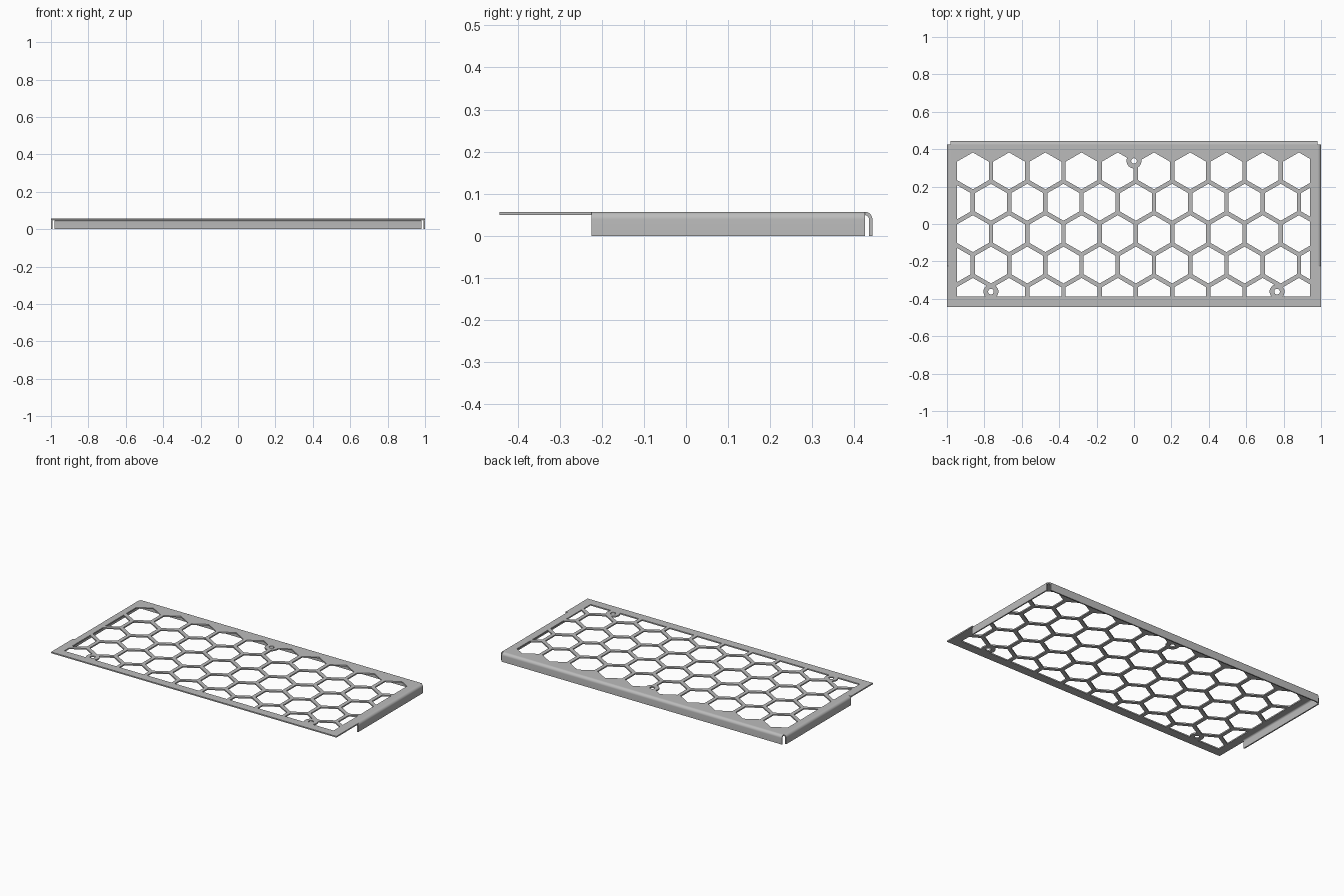
import bpy
import bmesh
import math
from mathutils import Matrix, Vector

if "Cube" in bpy.data.objects:
    bpy.data.objects.remove(bpy.data.objects["Cube"], do_unlink=True)

TOP, THICK, BEND = 0.057, 0.008, 0.018        # sheet height, gauge, outer bend radius
HALF_X, HALF_Y = 1.0, 0.443
FOLD_X, FOLD_Y = HALF_X - BEND, HALF_Y - BEND  # where the bends start
TAB_FRONT = -0.224                             # front end of the side flanges
PITCH, HEX_R = 0.1937, 0.0985
OPEN_MIN, OPEN_MAX = Vector((-0.947, -0.388, 0)), Vector((0.941, 0.386, 0))
BOSSES = [(0, 0.337), (-0.765, -0.362), (0.765, -0.362)]

metal = bpy.data.materials.new("grey metal")
metal.use_nodes = True
metal.diffuse_color = (0.5, 0.5, 0.5, 1)
metal.node_tree.nodes["Principled BSDF"].inputs["Base Color"].default_value = (0.5, 0.5, 0.5, 1)


def add_object(name, bm):
    bmesh.ops.recalc_face_normals(bm, faces=bm.faces)
    mesh = bpy.data.meshes.new(name)
    bm.to_mesh(mesh)
    bm.free()
    mesh.materials.append(metal)
    obj = bpy.data.objects.new(name, mesh)
    bpy.context.collection.objects.link(obj)
    return obj


def extrude_all(bm, offset):
    result = bmesh.ops.extrude_face_region(bm, geom=bm.faces[:])
    verts = [g for g in result["geom"] if isinstance(g, bmesh.types.BMVert)]
    bmesh.ops.translate(bm, verts=verts, vec=offset)


def prism(name, outlines, offset):
    bm = bmesh.new()
    for outline in outlines:
        bm.faces.new([bm.verts.new(p) for p in outline])
    extrude_all(bm, offset)
    return add_object(name, bm)


def ring(x, y, z, radius, sides, start=0.0):
    angles = [start + math.tau * i / sides for i in range(sides)]
    return [(x + radius * math.cos(a), y + radius * math.sin(a), z) for a in angles]


def subtract(target, cutter):
    mod = target.modifiers.new("cut", "BOOLEAN")
    mod.operation, mod.solver, mod.object = "DIFFERENCE", "EXACT", cutter
    bpy.context.view_layer.update()
    graph = bpy.context.evaluated_depsgraph_get()
    mesh = bpy.data.meshes.new_from_object(target.evaluated_get(graph))
    target.modifiers.clear()
    target.data = mesh
    bpy.data.objects.remove(cutter, do_unlink=True)


# Flat sheet, wider in front of the side flanges
side = [(HALF_X, -HALF_Y), (HALF_X, TAB_FRONT), (FOLD_X, TAB_FRONT), (FOLD_X, FOLD_Y)]
outline = side + [(-x, y) for x, y in reversed(side)]
sheet = prism("perforated_sheet", [[(x, y, TOP - THICK) for x, y in outline]], (0, 0, THICK))

# Honeycomb openings, trimmed to the frame
bm = bmesh.new()
for row in range(5):
    for col in range(11):
        x = -0.8615 + PITCH * (col - 0.5 * (row % 2))
        y = 0.284 - row * PITCH * math.sqrt(0.75)
        bm.faces.new([bm.verts.new(p) for p in ring(x, y, 0, HEX_R, 6, math.pi / 6)])
for corner, sign in ((OPEN_MIN, -1), (OPEN_MAX, 1)):
    for axis in (Vector((sign, 0, 0)), Vector((0, sign, 0))):
        bmesh.ops.bisect_plane(bm, geom=bm.verts[:] + bm.edges[:] + bm.faces[:],
                               plane_co=corner, plane_no=axis, clear_outer=True)
extrude_all(bm, (0, 0, 0.2))
honeycomb = add_object("honeycomb_cutter", bm)
honeycomb.hide_render = True

# Keep a round boss at each screw position, then drill it
bosses = prism("boss_keeper", [ring(x, y, -0.1, 0.04, 32) for x, y in BOSSES], (0, 0, 0.5))
subtract(honeycomb, bosses)
subtract(sheet, honeycomb)
drills = prism("drill_cutter", [ring(x, y, -0.1, 0.015, 24) for x, y in BOSSES], (0, 0, 0.5))
subtract(sheet, drills)

# Folded flange: rounded bend and a drop to the ground
steps = [math.pi / 2 * i / 8 for i in range(9)]


def arc(radius):
    return [(radius * math.sin(a), 0, TOP - BEND + radius * math.cos(a)) for a in steps]


inner = BEND - THICK
profile = arc(BEND) + [(BEND, 0, 0), (inner, 0, 0)] + arc(inner)[::-1]


def flange(name, length, matrix):
    obj = prism(name, [profile], (0, length, 0))
    obj.data.transform(matrix)
    return obj


tab = FOLD_Y - TAB_FRONT
turn = Matrix.Rotation(math.pi / 2, 4, "Z")
parts = [
    sheet,
    flange("left_flange", tab, Matrix.Translation((FOLD_X, TAB_FRONT, 0))),
    flange("right_flange", tab,
           Matrix.Translation((-FOLD_X, FOLD_Y, 0)) @ Matrix.Rotation(math.pi, 4, "Z")),
    flange("back_flange", 2 * FOLD_X, Matrix.Translation((FOLD_X, FOLD_Y, 0)) @ turn),
]

# Smooth the bends and holes, keep folds and cut edges crisp
bpy.ops.object.select_all(action="DESELECT")
for obj in parts:
    obj.select_set(True)
bpy.context.view_layer.objects.active = sheet
bpy.ops.object.shade_smooth_by_angle(angle=math.radians(30))
